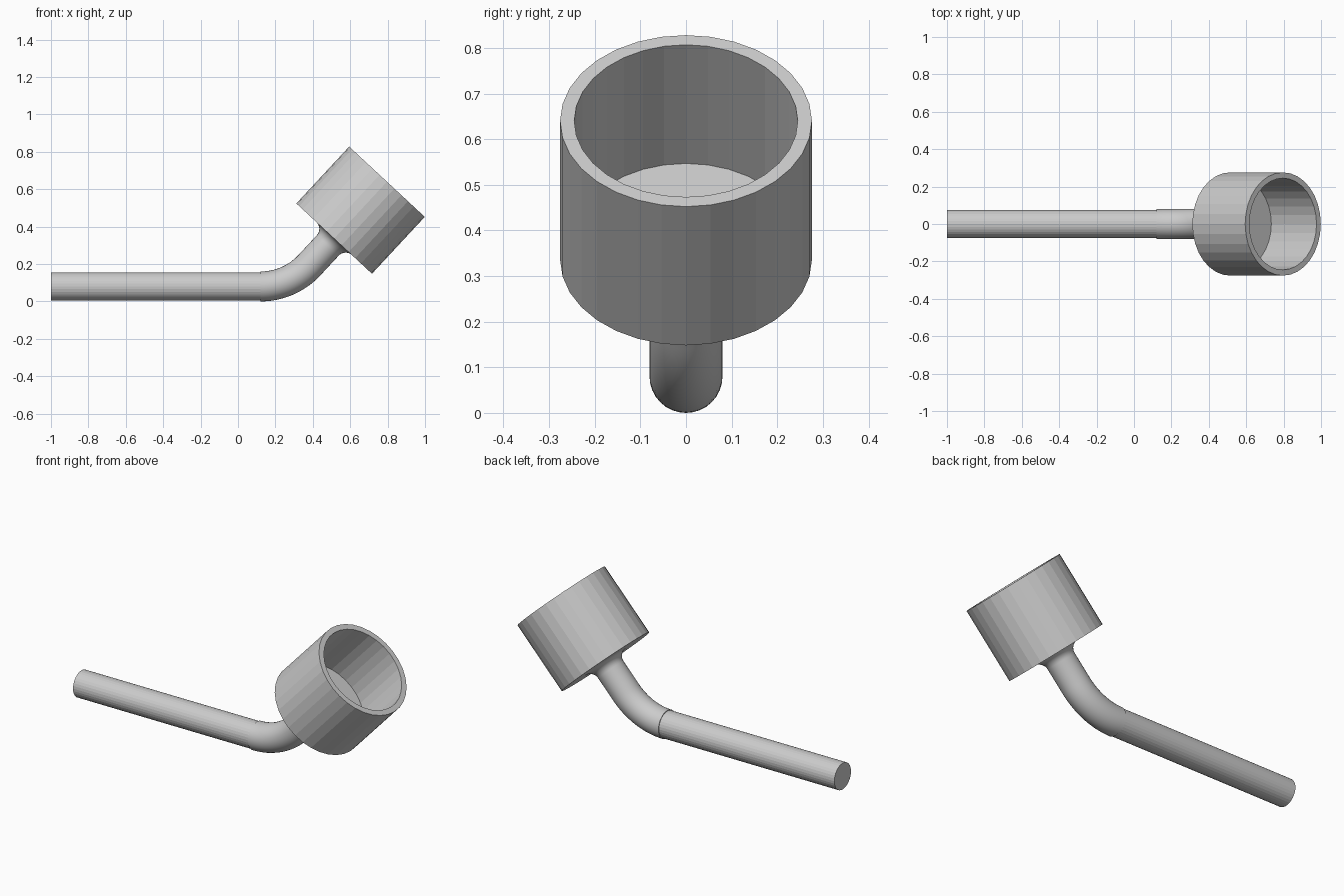
import bpy, bmesh, math
from mathutils import Vector

if "Cube" in bpy.data.objects:
    bpy.data.objects.remove(bpy.data.objects["Cube"])

SEG = 32
TILT = math.radians(47.1)          # bend of the neck and tilt of the cup
AXIS_Z = 0.08                      # height of the straight handle axis
BEND_X, BEND_R = 0.12, 0.358       # start and radius of the bend


def sweep(name, rings):
    """Skin circular rings (x, z, angle in the xz plane, radius), capping both ends."""
    bm = bmesh.new()
    loops = []
    for x, z, a, r in rings:
        side = Vector((-math.sin(a), 0, math.cos(a)))
        loop = []
        for i in range(SEG):
            t = 2 * math.pi * i / SEG
            loop.append(bm.verts.new(Vector((x, 0, z)) + side * (r * math.cos(t))
                                     + Vector((0, r * math.sin(t), 0))))
        loops.append(loop)
    for lo, hi in zip(loops, loops[1:]):
        for i in range(SEG):
            j = (i + 1) % SEG
            bm.faces.new((lo[i], lo[j], hi[j], hi[i]))
    bm.faces.new(loops[0])
    bm.faces.new(loops[-1])
    bmesh.ops.recalc_face_normals(bm, faces=bm.faces[:])
    mesh = bpy.data.meshes.new(name)
    bm.to_mesh(mesh)
    bm.free()
    obj = bpy.data.objects.new(name, mesh)
    bpy.context.collection.objects.link(obj)
    return obj


BASE = Vector((0.514, 0.336))      # centre of the cup underside (x, z)
DIR = Vector((math.cos(TILT), math.sin(TILT)))


def on_axis(d, r):
    p = BASE + DIR * d
    return (p.x, p.y, TILT, r)


# Straight handle
sweep("handle", [(-1, AXIS_Z, 0, 0.076), (BEND_X + 0.005, AXIS_Z, 0, 0.076)])

# Curved neck, slightly thicker, flaring into the cup underside
neck = []
for k in range(17):
    a = TILT * k / 16
    neck.append((BEND_X + BEND_R * math.sin(a),
                 AXIS_Z + BEND_R * (1 - math.cos(a)), a, 0.08))
FILLET = 0.05
for k in range(9):
    t = math.pi / 2 * k / 8
    neck.append(on_axis(-FILLET * (1 - math.sin(t)),
                        0.08 + FILLET * (1 - math.cos(t))))
neck_obj = sweep("curved_neck", neck)
bpy.context.view_layer.objects.active = neck_obj
neck_obj.select_set(True)
bpy.ops.object.shade_smooth_by_angle(angle=math.radians(30))

# Open cup: outer wall, rim, inner wall, floor
sweep("cup", [on_axis(0, 0.276), on_axis(0.415, 0.276),
              on_axis(0.415, 0.245), on_axis(0.06, 0.245)])
